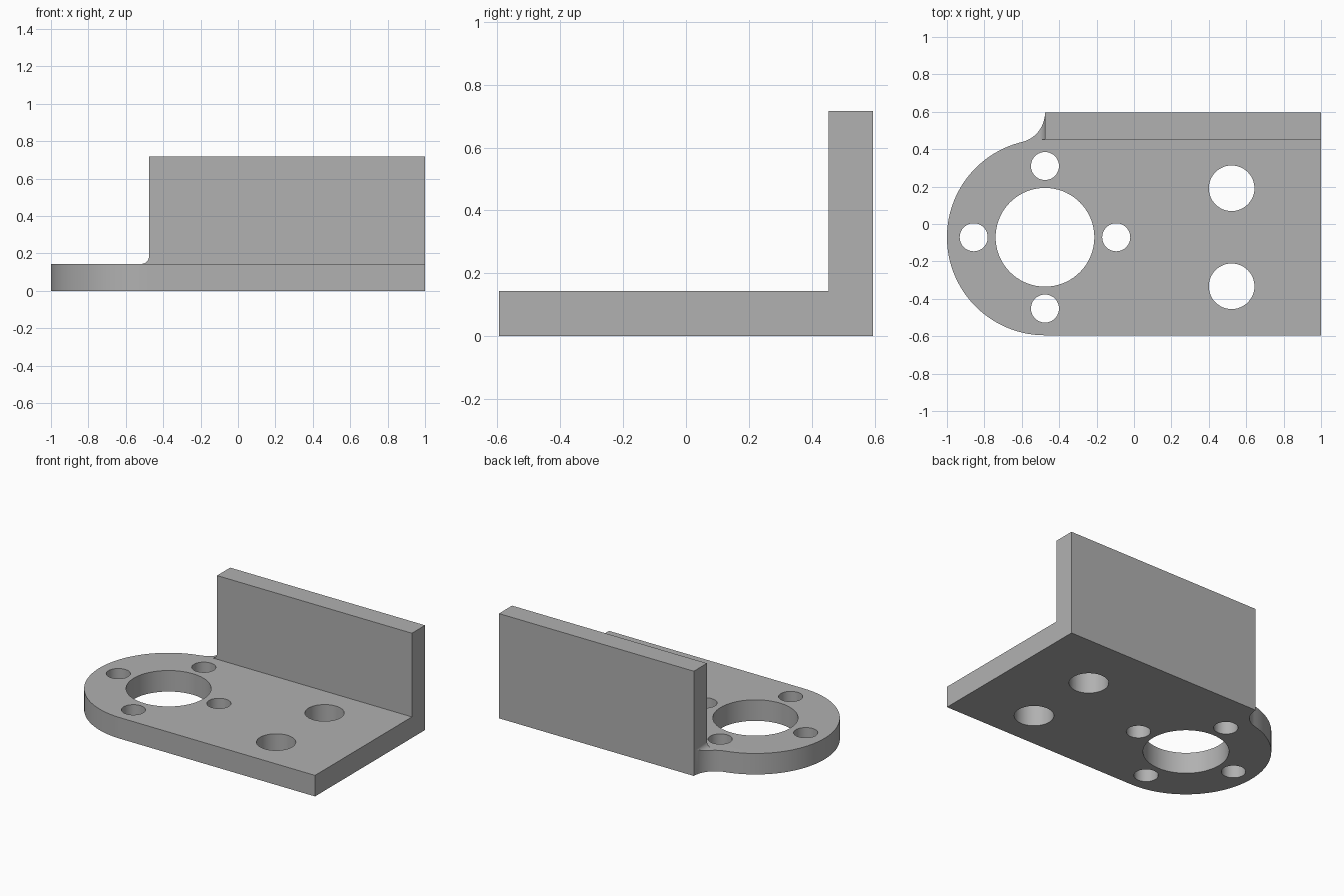
import bpy, bmesh, math
from mathutils import Vector

cube = bpy.data.objects.get("Cube")
if cube:
    bpy.data.objects.remove(cube, do_unlink=True)

# Main dimensions
CX, CY, R = -0.476, -0.071, 0.524     # rounded end
HALF_Y, PLATE, HEIGHT = 0.595, 0.144, 0.717
WALL_Y = 0.453                        # front face of the upright wall
SIDE_R = (((HALF_Y - CY) ** 2 - R ** 2) / (2 * R))   # concave blend radius
FOOT_R = 0.04                         # small fillet at the wall's foot

grey = bpy.data.materials.new("grey metal")
grey.use_nodes = True
colour = (0.44, 0.44, 0.44, 1)
grey.diffuse_color = colour
grey.node_tree.nodes["Principled BSDF"].inputs["Base Color"].default_value = colour


def arc(cx, cy, r, start, end, n):
    return [(cx + r * math.cos(start + (end - start) * i / n),
             cy + r * math.sin(start + (end - start) * i / n)) for i in range(n + 1)]


def prisms(name, outlines, place, along):
    """Extrude closed 2D outlines into solids in one mesh."""
    bm = bmesh.new()
    for pts in outlines:
        face = bm.faces.new([bm.verts.new(place(a, b)) for a, b in pts])
        ext = bmesh.ops.extrude_face_region(bm, geom=[face])
        verts = [v for v in ext["geom"] if isinstance(v, bmesh.types.BMVert)]
        bmesh.ops.translate(bm, verts=verts, vec=Vector(along))
    bmesh.ops.recalc_face_normals(bm, faces=bm.faces)
    mesh = bpy.data.meshes.new(name)
    bm.to_mesh(mesh)
    bm.free()
    mesh.materials.append(grey)
    obj = bpy.data.objects.new(name, mesh)
    bpy.context.collection.objects.link(obj)
    return obj


def cut(body, cutter):
    cutter.hide_render = True
    mod = body.modifiers.new("cut", "BOOLEAN")
    mod.operation, mod.solver, mod.object = "DIFFERENCE", "EXACT", cutter
    bpy.context.view_layer.objects.active = body
    bpy.ops.object.modifier_apply(modifier=mod.name)
    bpy.data.objects.remove(cutter, do_unlink=True)


# Bracket body: plan outline with round end and concave blend
blend_x = CX - SIDE_R
touch = math.atan2(HALF_Y - CY, blend_x - CX)
outline = [(1, -HALF_Y), (1, HALF_Y)]
outline += arc(blend_x, HALF_Y, SIDE_R, 0, touch - math.pi, 20)
outline += arc(CX, CY, R, touch, 1.5 * math.pi, 64)[1:]
bracket = prisms("mounting_bracket", [outline], lambda a, b: (a, b, 0), (0, 0, HEIGHT))

# Clear the space in front of the upright wall
front = [(-2, PLATE), (WALL_Y, PLATE), (WALL_Y, 1), (-2, 1)]
cut(bracket, prisms("front_cutter", [front], lambda a, b: (-2, a, b), (4, 0, 0)))

# Clear the space beside the wall, leaving a small fillet at its foot
side = [(-2, 1), (-2, PLATE)]
side += arc(CX - FOOT_R, PLATE + FOOT_R, FOOT_R, -math.pi / 2, 0, 10) + [(CX, 1)]
cut(bracket, prisms("side_cutter", [side], lambda a, b: (a, WALL_Y - 0.1, b), (0, 1, 0)))

# Large bore, four screw holes around it, and two mounting holes
holes = [(CX, CY, 0.264, 72)]
for i in range(4):
    angle = i * math.pi / 2
    holes.append((CX + 0.381 * math.cos(angle), CY + 0.381 * math.sin(angle), 0.075, 40))
for sign in (-1, 1):
    holes.append((0.522, CY + sign * 0.262, 0.122, 48))
rings = [arc(x, y, r, 0, 2 * math.pi, n)[:-1] for x, y, r, n in holes]
cut(bracket, prisms("hole_cutter", rings, lambda a, b: (a, b, -0.1), (0, 0, 0.4)))

# Smooth the round walls, keep machined edges sharp
bpy.ops.object.select_all(action="DESELECT")
bracket.select_set(True)
bpy.context.view_layer.objects.active = bracket
bpy.ops.object.shade_smooth_by_angle(angle=math.radians(25))
